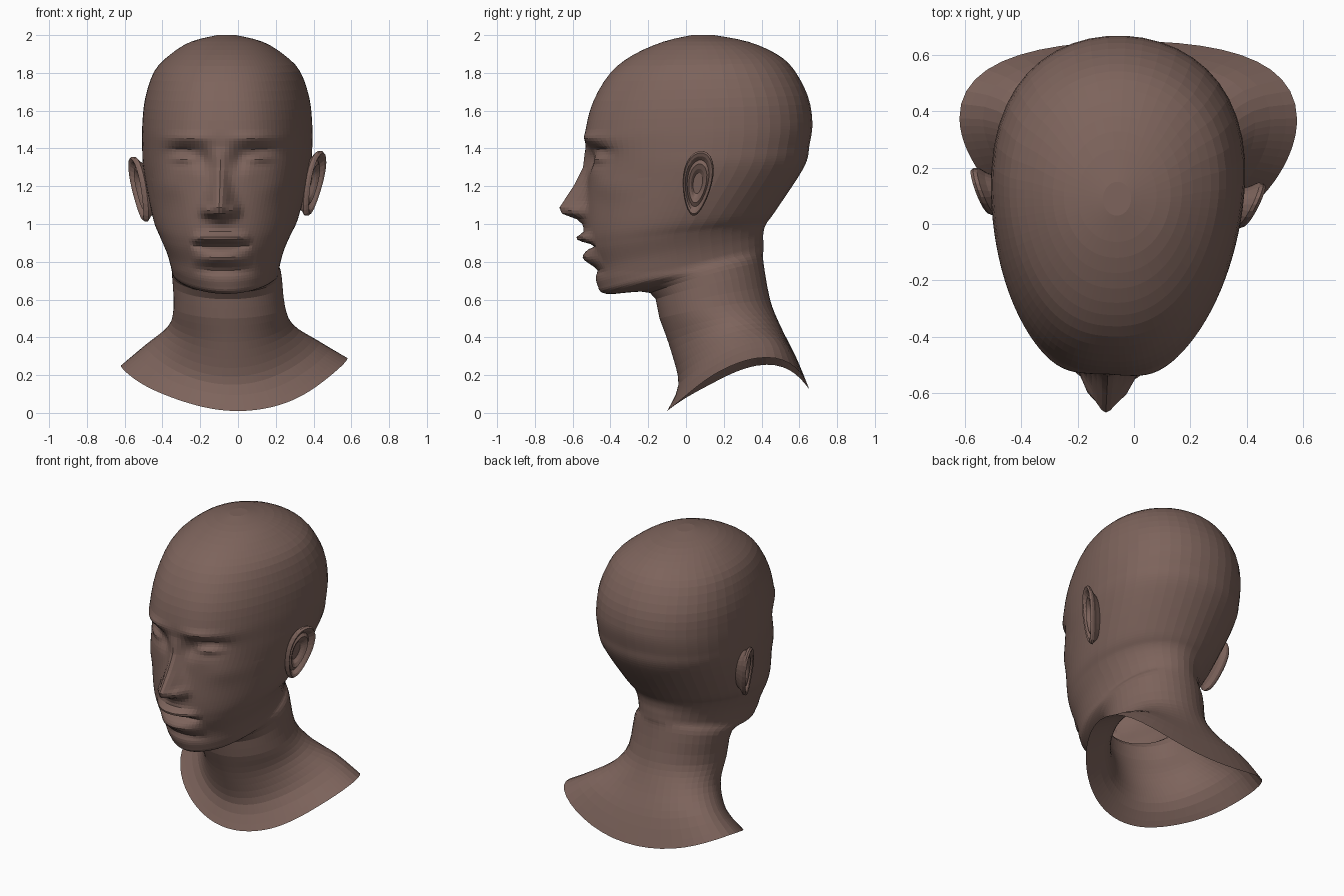
import bpy, bmesh, math

if "Cube" in bpy.data.objects:
    bpy.data.objects.remove(bpy.data.objects["Cube"])

skin = bpy.data.materials.new("brown_skin")
skin.diffuse_color = (0.205, 0.126, 0.106, 1)
skin.use_nodes = True
skin.node_tree.nodes["Principled BSDF"].inputs["Base Color"].default_value = skin.diffuse_color

# Tilted rings: front y, front z, back y, back z, half width,
# side shift in y, side shift in z, front roundness
HEAD = [
    (.03, 2.0, .15, 2.0, .05, 0, 0, 1),
    (-.12, 1.965, .33, 1.965, .19, 0, 0, .95),
    (-.28, 1.895, .48, 1.90, .30, .03, 0, .9),
    (-.40, 1.80, .57, 1.82, .385, .06, 0, .85),
    (-.49, 1.65, .645, 1.68, .435, .09, 0, .8),
    (-.53, 1.50, .67, 1.54, .45, .10, 0, .77),
    (-.53, 1.38, .655, 1.42, .45, .10, 0, .77),
    (-.52, 1.26, .625, 1.30, .44, .08, 0, .8),
    (-.53, 1.00, .475, 1.07, .385, .03, 0, .87),
    (-.52, .88, .425, 1.0, .345, 0, 0, .92),
    (-.485, .77, .41, .95, .31, 0, 0, .95),
    (-.47, .68, .41, .90, .29, 0, 0, 1),
    (-.42, .63, .41, .86, .285, 0, .01, 1.05),
]
NECK = [
    (-.19, .635, .41, .80, .29, 0, .01, 1),
    (-.14, .50, .445, .60, .295, 0, .01, 1),
    (-.08, .33, .50, .46, .335, .05, .06, 1),
    (-.04, .15, .58, .30, .46, .09, .14, 1),
    (-.10, .01, .65, .13, .60, .10, .20, 1),
]
NOSE = [(1.41, 0), (1.30, .025), (1.20, .075), (1.085, .145),
        (1.05, .125), (1.03, .055), (1.0, .02), (.95, 0)]
FRONT, BACK = 28, 11


def bump(v, centre, size):
    return math.exp(-((v - centre) / size) ** 2)


def smooth(a, b, v):
    u = min(1, max(0, (v - a) / (b - a)))
    return u * u * (3 - 2 * u)


def nose_height(z):
    for (z1, h1), (z0, h0) in zip(NOSE, NOSE[1:]):
        if z0 <= z <= z1:
            return h0 + (h1 - h0) * (z - z0) / (z1 - z0)
    return 0


def face_relief(x, z):
    """How far the face stands forward of the plain head form."""
    x = abs(x)
    width = .035 + .03 * smooth(1.3, 1.08, z) if z > 1.3 else .035 + .028 * (1 - smooth(1.08, 1.3, z))
    d = nose_height(z) * bump(x, 0, width)
    d += .04 * bump(x, .07, .028) * bump(z, 1.07, .03)          # nostril wings
    d -= .05 * bump(x, .20, .10) * bump(z, 1.365, .055)         # eye sockets
    d -= .025 * bump(x, .095, .04) * bump(z, 1.34, .06)         # inner corners
    d += .03 * bump(x, .205, .06) * bump(z, 1.345, .024)        # eyes
    d -= .012 * bump(x, .205, .07) * bump(z, 1.395, .012)       # lid creases
    d += .02 * bump(x, .18, .11) * bump(z, 1.455, .03)          # brows
    d += .015 * bump(x, .29, .08) * bump(z, 1.2, .07)           # cheekbones
    lips = max(0, 1 - (x / .165) ** 2)
    d += lips * (.055 * bump(z, .925, .026) - .045 * bump(z, .885, .015)
                 + .045 * bump(z, .82, .036) - .015 * bump(z, .755, .022))
    return d


def pose(x, y, z):
    """Turn the head slightly and lean the shoulders."""
    a = -math.radians(3) * smooth(.4, .95, z)
    px = x * math.cos(a) - y * math.sin(a) - .065 * min(1, max(0, z - .05) / .7)
    py = x * math.sin(a) + y * math.cos(a)
    return px, py, z + .045 * x * (1 - smooth(.1, .6, z)) * smooth(0, .2, z)


def spline(a, b, c, d, u):
    return tuple(.5 * (2 * q + (r - p) * u + (2 * p - 5 * q + 4 * r - s) * u * u
                       + (3 * q - p - 3 * r + s) * u ** 3) for p, q, r, s in zip(a, b, c, d))


def all_rings():
    keys = HEAD + NECK
    rows = []
    for i in range(len(keys) - 1):
        a, b = keys[max(0, i - 1)], keys[i]
        c, d = keys[i + 1], keys[min(len(keys) - 1, i + 2)]
        step = .016 if .6 < c[1] and b[1] <= 1.5 and c[0] < -.3 else .06
        n = max(2, math.ceil(math.hypot(c[0] - b[0], c[1] - b[1]) / step))
        rows += [spline(a, b, c, d, k / n) for k in range(n)]
    return rows + [keys[-1]]


def finish(bm, name):
    bmesh.ops.recalc_face_normals(bm, faces=bm.faces)
    mesh = bpy.data.meshes.new(name)
    bm.to_mesh(mesh)
    bm.free()
    mesh.materials.append(skin)
    obj = bpy.data.objects.new(name, mesh)
    bpy.context.collection.objects.link(obj)
    return obj


def loft(bm, rows):
    rings = [[bm.verts.new(p) for p in row] for row in rows]
    for r0, r1 in zip(rings, rings[1:]):
        n = len(r0)
        for k in range(n):
            bm.faces.new((r0[k], r0[(k + 1) % n], r1[(k + 1) % n], r1[k]))
    bm.faces.new(rings[0])


# Head, face, neck and open shoulder rim as one skin
half = [math.pi / 2 * (k / FRONT) ** 1.3 for k in range(FRONT)]
half += [math.pi / 2 * (1 + k / BACK) for k in range(BACK + 1)]
angles = half + [-t for t in half[-2:0:-1]]
rows = []
for fy, fz, by, bz, w, sy, sz, p in all_rings():
    row = []
    for t in angles:
        c, s = math.cos(t), abs(math.sin(t))
        y = fy * (1 + c) / 2 + by * (1 - c) / 2 + sy * s * s
        z = fz * (1 + c) / 2 + bz * (1 - c) / 2 + sz * s * s
        x = math.copysign(w * s ** (p if c > 0 else 1), t)
        if c > 0 and .68 < z < 1.6 and y < -.2:
            y -= face_relief(x, z)
        row.append(pose(x, y, z))
    rows.append(row)
bm = bmesh.new()
loft(bm, rows)
finish(bm, "head_and_neck")

# Ears: bowl, inner fold, rolled rim, then back to the head (radius, outward)
EAR = [(.12, -.005), (.32, -.005), (.45, .012), (.6, .022), (.72, .01), (.84, .03),
       (.94, .036), (1, .024), (1, .01), (.85, -.01), (.6, -.07)]


def ear(side, name, drop):
    rows = []
    for r, out in EAR:
        row = []
        for k in range(26):
            t = 2 * math.pi * k / 26
            v = r * math.sin(t)
            u = r * math.cos(t) * (1 + .28 * v)
            x = .442 + out + .03 * u + .035 * v
            row.append(pose(side * x, .085 + .078 * u + .022 * v, 1.215 - drop + .172 * v))
        rows.append(row)
    bm = bmesh.new()
    loft(bm, rows)
    finish(bm, name)


ear(1, "ear_left_side", 0)
ear(-1, "ear_right_side", .03)
